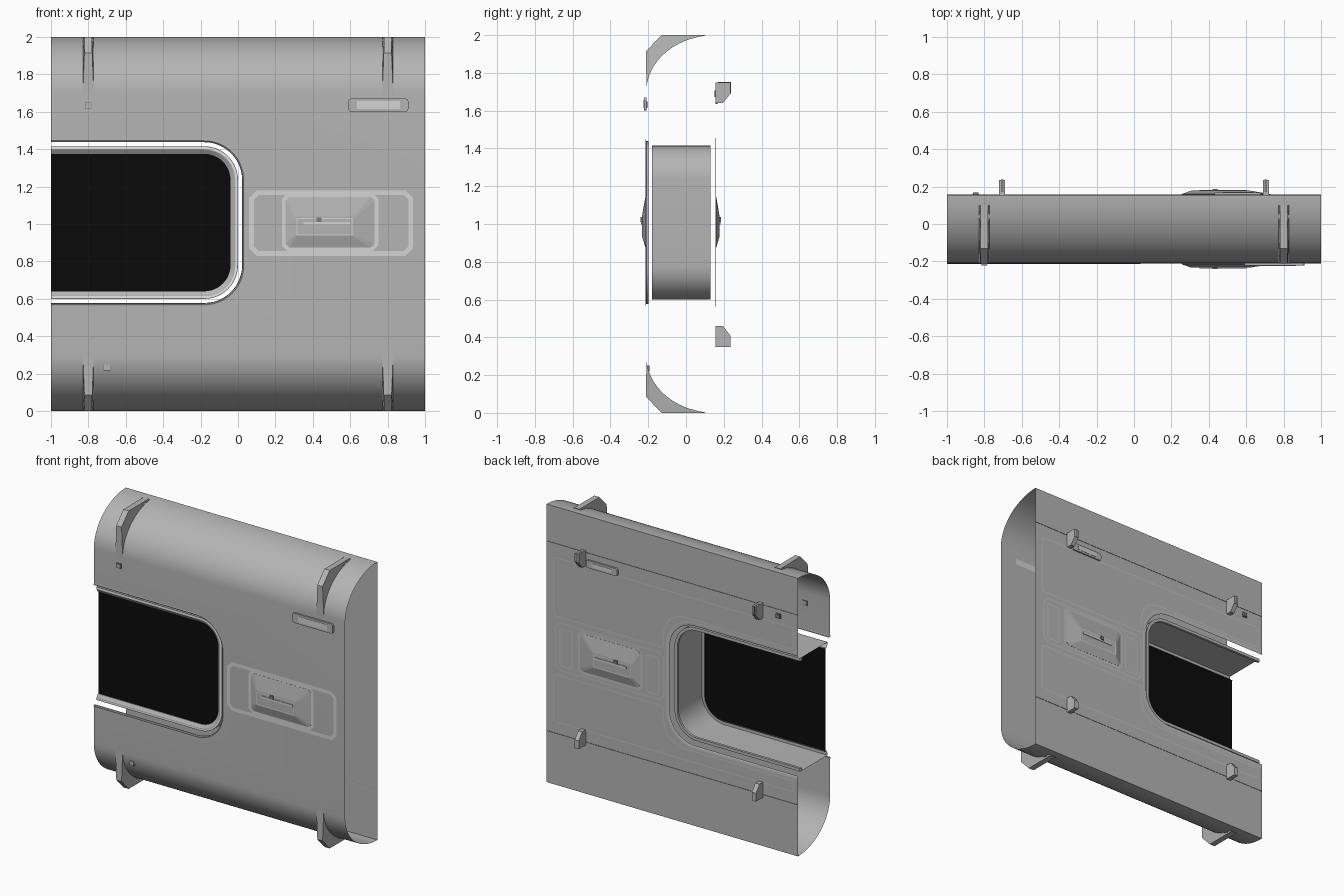
import bpy, bmesh, math
from mathutils import Vector

if "Cube" in bpy.data.objects:
    bpy.data.objects.remove(bpy.data.objects["Cube"])

FRONT, BACK = -0.21, 0.155


def mat(name, v):
    m = bpy.data.materials.new(name)
    m.diffuse_color = (v, v, v, 1)
    m.use_nodes = True
    m.node_tree.nodes["Principled BSDF"].inputs["Base Color"].default_value = m.diffuse_color
    return m


BODY = mat("hull_grey", 0.46)
LIGHT = mat("light_trim", 0.66)
PALE = mat("back_line_grey", 0.53)
WHITE = mat("white_seal", 0.9)
DARK = mat("dark_grey", 0.2)
BLACK = mat("black_glass", 0.003)


def finish(name, bm, m, smooth=False, recalc=True):
    bmesh.ops.remove_doubles(bm, verts=bm.verts, dist=1e-5)
    if recalc:
        bmesh.ops.recalc_face_normals(bm, faces=bm.faces)
    me = bpy.data.meshes.new(name)
    bm.to_mesh(me)
    bm.free()
    me.materials.append(m)
    ob = bpy.data.objects.new(name, me)
    bpy.context.collection.objects.link(ob)
    if smooth:
        bpy.context.view_layer.objects.active = ob
        ob.select_set(True)
        bpy.ops.object.shade_smooth_by_angle(angle=math.radians(30))
        ob.select_set(False)
    return ob


def face(bm, co):
    return bm.faces.new([bm.verts.new(c) for c in co])


def rounded(pts, r, seg=4):
    """Fillet polygon corners; r is one radius or one per corner, seg=1 chamfers."""
    rs = r if isinstance(r, (list, tuple)) else [r] * len(pts)
    out = []
    for i, p in enumerate(pts):
        p = Vector(p)
        a = p + (Vector(pts[i - 1]) - p).normalized() * rs[i]
        b = p + (Vector(pts[(i + 1) % len(pts)]) - p).normalized() * rs[i]
        for k in range(seg + 1):
            t = k / seg
            out.append(a * (1 - t) ** 2 + p * 2 * t * (1 - t) * 0.9 + b * t * t
                       + (a + b) * 0.1 * t * (1 - t))
    return out


def rect(x0, x1, z0, z1):
    return [(x0, z0), (x1, z0), (x1, z1), (x0, z1)]


def sheet(bm, pts, y, s):
    f = face(bm, [(p[0], y, p[1]) for p in pts])
    f.normal_update()
    if f.normal.y * s < 0:
        f.normal_flip()
    return f


def outline(name, pts, width, y, s, m):
    """Flat painted line following a closed outline."""
    bm = bmesh.new()
    f = sheet(bm, pts, y, s)
    bmesh.ops.inset_individual(bm, faces=[f], thickness=width)
    bmesh.ops.delete(bm, geom=[f], context='FACES')
    finish(name, bm, m, recalc=False)


def loft(name, loops, m, smooth=False):
    """Closed solid through matching loops of 3D points."""
    bm = bmesh.new()
    vs = [[bm.verts.new(c) for c in l] for l in loops]
    n = len(vs[0])
    for a, b in zip(vs, vs[1:]):
        for i in range(n):
            bm.faces.new((a[i], a[(i + 1) % n], b[(i + 1) % n], b[i]))
    bm.faces.new(vs[0])
    bm.faces.new(vs[-1])
    return finish(name, bm, m, smooth)


def plate(name, pts, y0, y1, m):
    return loft(name, [[(p[0], y, p[1]) for p in pts] for y in (y0, y1)], m)


def window_path(off):
    """Open U path of the window, grown by off, running from top left to bottom left."""
    r, x, z0, z1 = 0.18 + off, off, 0.6 - off, 1.415 + off
    pts = [(-1, z1)]
    for cz, a0 in ((z1 - r, 90), (z0 + r, 0)):
        for k in range(13):
            a = math.radians(a0 - 90 * k / 12)
            pts.append((x - r + r * math.cos(a), cz + r * math.sin(a)))
    return pts + [(-1, z0)]


def sweep(name, section, m):
    """Surface with an (offset, y) section following the window path."""
    bm = bmesh.new()
    rows = [[bm.verts.new((p[0], y, p[1])) for p in window_path(o)] for o, y in section]
    for a, b in zip(rows, rows[1:]):
        for i in range(len(a) - 1):
            bm.faces.new((a[i], a[i + 1], b[i + 1], b[i]))
    finish(name, bm, m, True)


# Hull shell: open D section with a window cut through front and back
def curve(z_mid, sgn, n=20):
    out = []
    for k in range(n + 1):
        a = math.pi / 2 * k / n
        out.append((BACK + (FRONT - BACK) * math.cos(a), z_mid + sgn * 0.3 * math.sin(a)))
    return out


bm = bmesh.new()
sheet(bm, [(-1, 0.3), (1, 0.3), (1, 1.7), (-1, 1.7)] + window_path(0.03), FRONT, -1)
sheet(bm, [(-1, 0), (1, 0), (1, 2), (-1, 2)] + window_path(0.03), BACK, 1)
for z_mid, sgn in ((1.7, 1), (0.3, -1)):
    c = curve(z_mid, sgn)
    for (ya, za), (yb, zb) in zip(c, c[1:]):
        face(bm, [(-1, ya, za), (1, ya, za), (1, yb, zb), (-1, yb, zb)])
finish("hull_shell", bm, BODY, True)

# Window: lips on the hull, deep frame, seal and glass
sweep("front_window_lip", [(0.036, FRONT - 0.002), (0.03, FRONT - 0.004), (0.024, FRONT),
                           (0.024, FRONT + 0.012)], BODY)
sweep("back_window_lip", [(0.05, BACK + 0.002), (0.03, BACK + 0.003), (0.022, BACK)], PALE)
sweep("window_frame", [(-0.04, -0.155), (-0.04, -0.165), (-0.018, -0.18), (0, -0.18), (0, 0.13),
                       (-0.022, 0.13), (-0.022, 0.112), (0, 0.112)], BODY)
sweep("window_seal", [(-0.014, -0.182), (-0.004, -0.182)], WHITE)
bm = bmesh.new()
sheet(bm, window_path(-0.04), -0.16, -1)
finish("window_glass", bm, BLACK, recalc=False)

# Curved gussets over the top and bottom edges, tapering outward
for name, z_mid, sgn in (("upper_gusset", 1.7, 1), ("lower_gusset", 0.3, -1)):
    inner = [p for p in curve(z_mid, sgn) if p[0] < 0.11]
    outer = [(0.1, z_mid + sgn * 0.3), (-0.13, z_mid + sgn * 0.3),
             (FRONT - 0.001, z_mid + sgn * 0.215)]
    for cx in (-0.8, 0.8):
        loft(name, [[(cx + s * w, y, z) for w, ps in ((0.029, inner), (0.021, outer))
                     for y, z in ps] for s in (-1, 1)], BODY)

# Hooks on the back
hook = [(0.155, 1.64), (0.155, 1.75), (0.235, 1.75), (0.235, 1.69), (0.195, 1.64)]
for cx in (-0.705, 0.705):
    for name, flip in (("upper_hook", False), ("lower_hook", True)):
        prof = [(y, 2.1 - z if flip else z) for y, z in hook]
        loft(name, [[(cx + d, y, z) for y, z in prof] for d in (-0.016, 0.016)], BODY)
    plate("hook_slot", rect(cx - 0.007, cx + 0.007, 1.69, 1.751), 0.17, 0.237, DARK)

# Control panels on both sides: raised block, borders, handle recess and button
for side, wall, s, line in (("front", FRONT, -1, LIGHT), ("back", BACK, 1, PALE)):
    outline(side + "_panel_border", rounded(rect(0.06, 0.935, 0.83, 1.18), 0.04, 1),
            0.027 if s < 0 else 0.012, wall + s * 0.003, s, line)
    outline(side + "_block_border", rounded(rect(0.235, 0.75, 0.855, 1.165), 0.03, 1),
            0.022, wall + s * 0.004, s, line)
    loft(side + "_raised_block",
         [[(p[0], wall + s * h, p[1]) for p in rounded(r, c, 1)] for h, r, c in (
             (0, rect(0.255, 0.73, 0.875, 1.145), 0.02),
             (0.005, rect(0.255, 0.73, 0.875, 1.145), 0.02),
             (0.023, rect(0.305, 0.62, 0.935, 1.04), 0.008))], BODY)
    outline(side + "_handle_line", rect(0.312, 0.612, 0.94, 1.033), 0.007,
            wall + s * 0.025, s, LIGHT)
    plate(side + "_handle", rect(0.35, 0.6, 0.998, 1.012), wall + s * 0.02, wall + s * 0.027, LIGHT)
    plate(side + "_button", rect(0.42, 0.447, 1.01, 1.036), wall + s * 0.015, wall + s * 0.031, DARK)

# Label bars and small studs
for name, wall, s, r in (("front_bar", FRONT, -1, rect(0.59, 0.91, 1.6, 1.67)),
                         ("back_bar", BACK, 1, rect(0.43, 0.68, 1.635, 1.69))):
    plate(name, rounded(r, 0.015), wall, wall + s * 0.013, BODY)
    (x0, z0), (x1, z1) = r[0], r[2]
    plate(name + "_inlay", rect(x0 + 0.045, x1 - 0.045, z0 + 0.014, z1 - 0.014),
          wall, wall + s * 0.015, LIGHT)
for x, z, wall, s in ((-0.8, 1.632, FRONT, -1), (-0.7, 0.235, FRONT + 0.012, -1),
                      (-0.845, 1.69, BACK, 1)):
    plate("stud", rect(x - 0.015, x + 0.015, z - 0.014, z + 0.014), wall - s * 0.005,
          wall + s * 0.012, DARK if s > 0 else BODY)
    plate("stud_base", rect(x - 0.018, x + 0.018, z - 0.017, z + 0.017), wall - s * 0.005,
          wall + s * 0.006, DARK)

# Painted lines on the back
y = BACK + 0.002
outline("upper_back_outline", rounded([(0.95, 1.64), (-0.97, 1.64), (-0.97, 1.475), (0.065, 1.475),
        (0.065, 1.21), (0.95, 1.21)], [0.03, 0.03, 0.03, 0.17, 0.02, 0.03], 6), 0.011, y, 1, PALE)
outline("lower_back_outline", rounded([(0.95, 0.45), (0.95, 0.8), (0.065, 0.8), (0.065, 0.54),
        (-0.97, 0.54), (-0.97, 0.45)], [0.03, 0.03, 0.02, 0.17, 0.03, 0.03], 6), 0.011, y, 1, PALE)
for x0, x1 in ((0.79, 0.9), (0.1, 0.21)):
    outline("back_cell_outline", rounded(rect(x0, x1, 0.86, 1.14), 0.025), 0.011, y, 1, PALE)
for z in (1.735, 0.37):
    plate("back_seam", rect(-1, 1, z - 0.002, z + 0.002), BACK, y, DARK)
